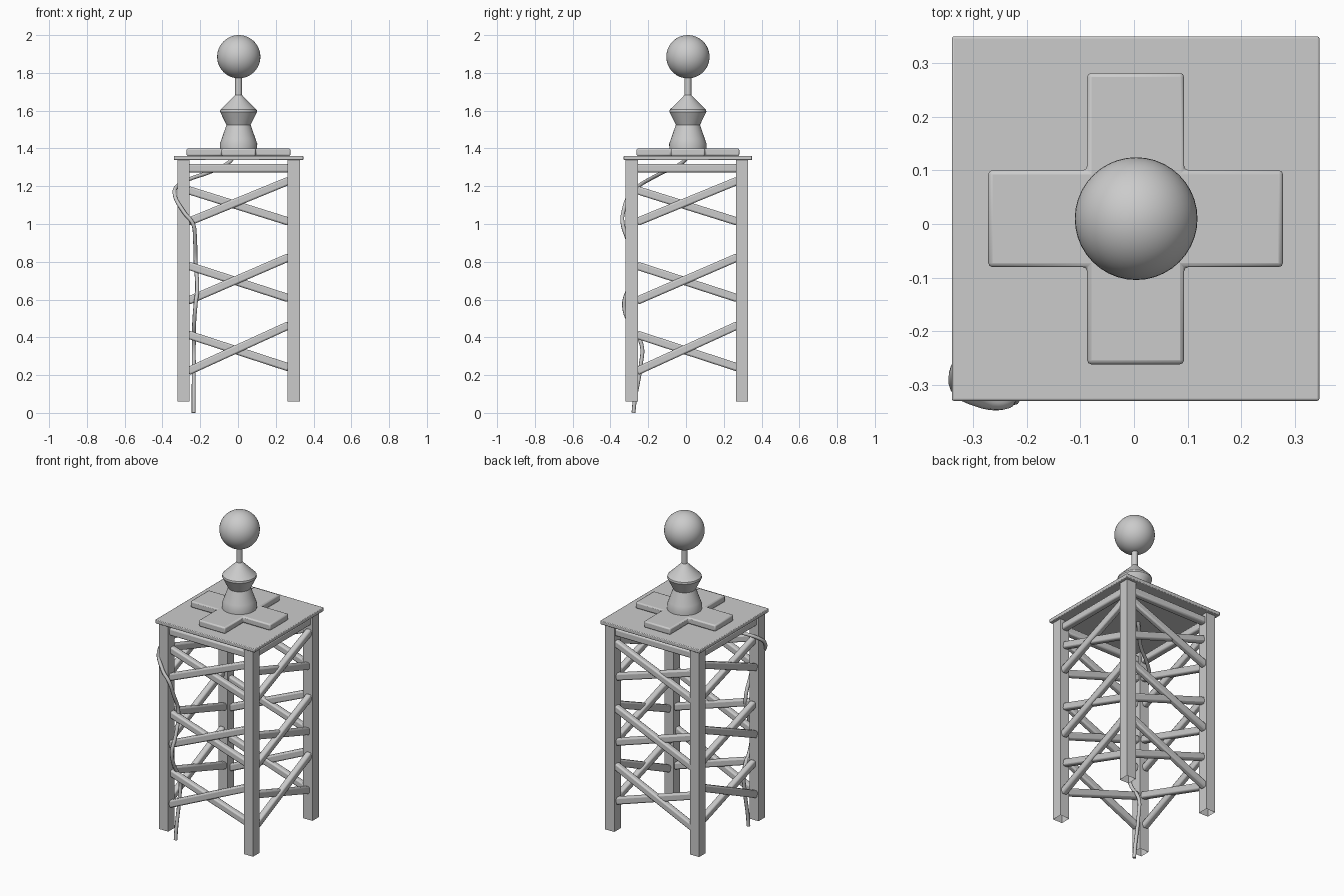
import bpy, bmesh, math
from mathutils import Vector

if "Cube" in bpy.data.objects:
    bpy.data.objects.remove(bpy.data.objects["Cube"])

CX, CY = 0.003, 0.007          # tower axis
LEG = 0.292                    # leg centre offset
HALF = 0.032                   # leg half width


def finish(name, bm, bevel=0.0, segments=2, smooth=True):
    bmesh.ops.recalc_face_normals(bm, faces=bm.faces)
    me = bpy.data.meshes.new(name)
    bm.to_mesh(me)
    bm.free()
    ob = bpy.data.objects.new(name, me)
    bpy.context.collection.objects.link(ob)
    if bevel:
        m = ob.modifiers.new("bevel", 'BEVEL')
        m.width, m.segments = bevel, segments
    if smooth:
        bpy.ops.object.select_all(action='DESELECT')
        ob.select_set(True)
        bpy.context.view_layer.objects.active = ob
        bpy.ops.object.shade_smooth_by_angle(angle=math.radians(35))
    return ob


def prism(name, outline, z0, z1, bevel=0.0, open_bottom=False):
    bm = bmesh.new()
    face = bm.faces.new([bm.verts.new((x, y, z0)) for x, y in outline])
    ext = bmesh.ops.extrude_face_region(bm, geom=[face], use_keep_orig=not open_bottom)
    verts = [v for v in ext["geom"] if isinstance(v, bmesh.types.BMVert)]
    bmesh.ops.translate(bm, verts=verts, vec=(0, 0, z1 - z0))
    if open_bottom:
        low = [f for f in bm.faces if all(abs(v.co.z - z0) < 1e-5 for v in f.verts)]
        bmesh.ops.delete(bm, geom=low, context='FACES_ONLY')
    return finish(name, bm, bevel)


def rect(cx, cy, hx, hy):
    return [(cx - hx, cy - hy), (cx + hx, cy - hy), (cx + hx, cy + hy), (cx - hx, cy + hy)]


def beam(name, a, b, depth, height):
    # bevelled bar between two points, height kept in the vertical plane
    a, b = Vector(a), Vector(b)
    d = (b - a).normalized()
    side = d.cross(Vector((0, 0, 1))).normalized() * depth / 2
    up = side.cross(d).normalized() * height / 2
    bm = bmesh.new()
    ends = [[bm.verts.new(p + side * s + up * u)
             for s, u in ((-1, -1), (1, -1), (1, 1), (-1, 1))] for p in (a, b)]
    bm.faces.new(ends[0])
    bm.faces.new(ends[1][::-1])
    for i in range(4):
        j = (i + 1) % 4
        bm.faces.new((ends[0][i], ends[0][j], ends[1][j], ends[1][i]))
    finish(name, bm, 0.009)


def lathe(name, profile, cx, cy, steps=32):
    bm = bmesh.new()
    rings = []
    for r, z in profile:
        rings.append([bm.verts.new((cx + r * math.cos(2 * math.pi * k / steps),
                                    cy + r * math.sin(2 * math.pi * k / steps), z))
                      for k in range(steps)])
    for lo, hi in zip(rings, rings[1:]):
        for k in range(steps):
            n = (k + 1) % steps
            bm.faces.new((lo[k], lo[n], hi[n], hi[k]))
    bm.faces.new(rings[0][::-1])
    bm.faces.new(rings[-1])
    finish(name, bm)


# four legs, open at the foot
for sx in (-1, 1):
    for sy in (-1, 1):
        prism("leg", rect(CX + sx * LEG, CY - 0.002 + sy * LEG, HALF, HALF), 0.06, 1.342,
              open_bottom=True)

# crossed braces and top rails; opposite sides are mirror images
# each tier: rising start, rising end, falling start, falling end
tiers = [(1.010, 1.230, 1.180, 1.012),
         (0.593, 0.825, 0.780, 0.606),
         (0.220, 0.465, 0.415, 0.240)]
for along_x in (True, False):
    for side in (-1, 1):
        def pt(t, z, inset=0.0):
            off = side * (LEG - inset)
            return (CX + t, CY + off, z) if along_x else (CX + off, CY + t, z)
        E = 0.268
        for r0, r1, f0, f1 in tiers:
            beam("rising_brace", pt(-E, r0, -0.006), pt(E, r1, -0.006), 0.036, 0.043)
            beam("falling_brace", pt(-E, f0, 0.006), pt(E, f1, 0.006), 0.036, 0.043)
        beam("top_rail", pt(-E, 1.296), pt(E, 1.296), 0.04, 0.045)

# table plate
prism("top_plate", rect(0.003, 0.01, 0.343, 0.34), 1.338, 1.361, 0.004)

# cross-shaped base
A, B, W = 0.275, 0.272, 0.0905
cross = [(-W, -B), (W, -B), (W, -W), (A, -W), (A, W), (W, W),
         (W, B), (-W, B), (-W, W), (-A, W), (-A, -W), (-W, -W)]
prism("cross_base", [(x + 0.003, y + 0.01) for x, y in cross], 1.36, 1.40, 0.008)

# waisted pedestal with rod
lathe("pedestal", [(0.098, 1.39), (0.099, 1.425), (0.090, 1.450), (0.064, 1.525),
                   (0.098, 1.594), (0.096, 1.605), (0.026, 1.674), (0.018, 1.684),
                   (0.018, 1.79)], 0.003, 0.01)

# ball
bm = bmesh.new()
bmesh.ops.create_uvsphere(bm, u_segments=40, v_segments=24, radius=0.1145)
bmesh.ops.translate(bm, verts=bm.verts, vec=(0.004, 0.01, 1.8855))
finish("ball", bm)

# hanging cable winding around the front left leg
path = [(-0.03, 0.0, 1.345), (-0.05, -0.02, 1.325), (-0.15, -0.12, 1.275),
        (-0.255, -0.19, 1.238), (-0.318, -0.245, 1.205), (-0.336, -0.295, 1.16),
        (-0.288, -0.332, 1.065), (-0.238, -0.335, 1.0), (-0.228, -0.31, 0.92),
        (-0.224, -0.265, 0.79), (-0.216, -0.305, 0.66), (-0.225, -0.328, 0.57),
        (-0.232, -0.30, 0.475), (-0.234, -0.235, 0.36), (-0.234, -0.24, 0.25),
        (-0.235, -0.272, 0.06), (-0.235, -0.278, 0.0)]
cu = bpy.data.curves.new("cable", 'CURVE')
cu.dimensions = '3D'
cu.bevel_depth = 0.0105
cu.bevel_resolution = 2
cu.resolution_u = 6
cu.use_fill_caps = True
sp = cu.splines.new('BEZIER')
sp.bezier_points.add(len(path) - 1)
for bp, co in zip(sp.bezier_points, path):
    bp.co = co
    bp.handle_left_type = bp.handle_right_type = 'AUTO'
cable = bpy.data.objects.new("cable", cu)
bpy.context.collection.objects.link(cable)
